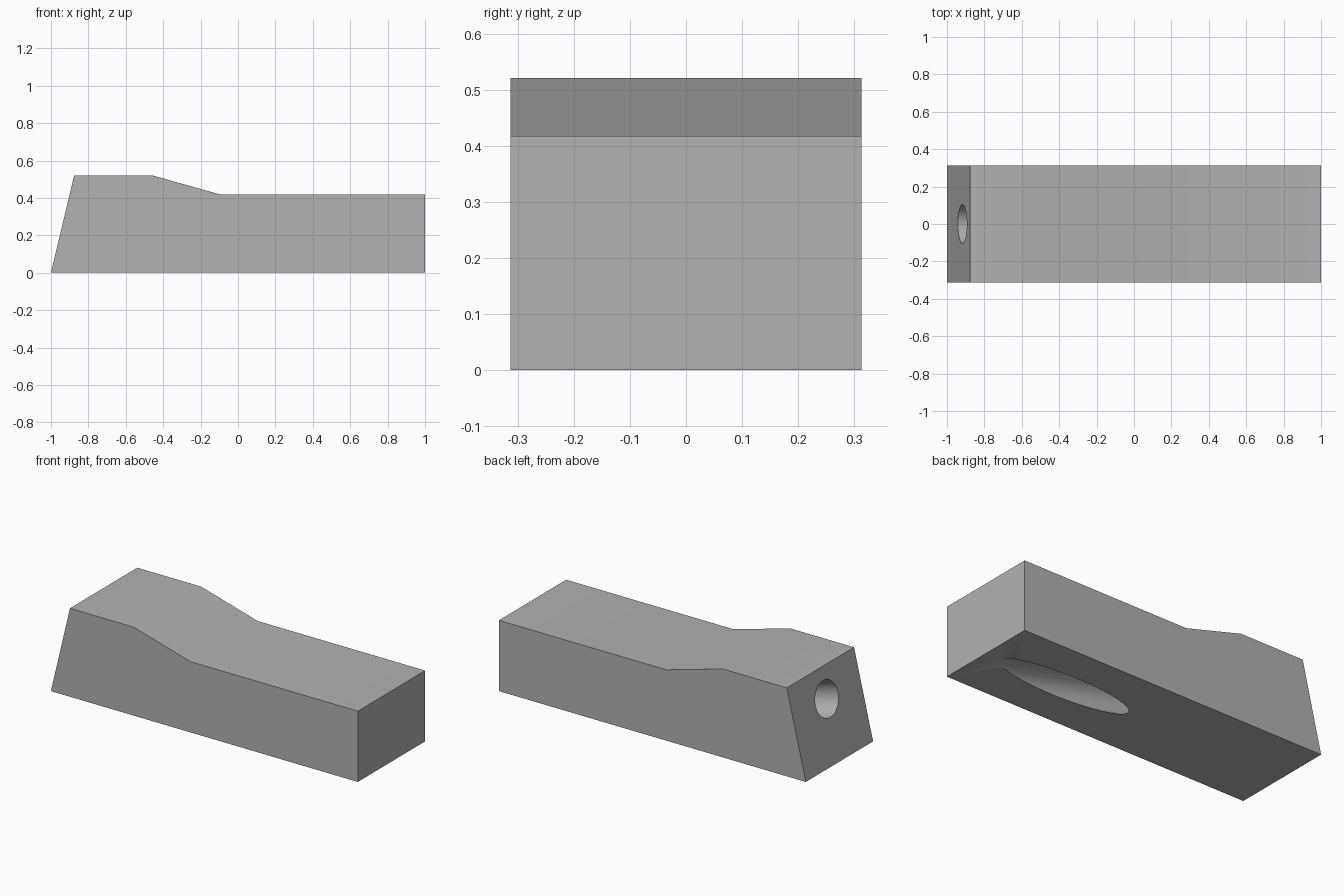
import bpy, bmesh, math
from mathutils import Matrix, Vector

cube = bpy.data.objects.get("Cube")
if cube:
    bpy.data.objects.remove(cube, do_unlink=True)

GREY = (0.445, 0.445, 0.445, 1.0)
mat = bpy.data.materials.new("plain_grey")
mat.use_nodes = True
mat.diffuse_color = GREY
mat.node_tree.nodes["Principled BSDF"].inputs["Base Color"].default_value = GREY


def add_object(name, bm):
    bmesh.ops.recalc_face_normals(bm, faces=bm.faces)
    mesh = bpy.data.meshes.new(name)
    bm.to_mesh(mesh)
    bm.free()
    mesh.materials.append(mat)
    obj = bpy.data.objects.new(name, mesh)
    bpy.context.collection.objects.link(obj)
    return obj


# Block: side profile extruded across the width
WIDTH = 0.626
profile = [(-1, 0), (1, 0), (1, 0.417), (-0.09, 0.417), (-0.46, 0.521), (-0.876, 0.521)]
bm = bmesh.new()
side = bm.faces.new([bm.verts.new((x, -WIDTH / 2, z)) for x, z in profile])
ext = bmesh.ops.extrude_face_region(bm, geom=[side])
moved = [v for v in ext["geom"] if isinstance(v, bmesh.types.BMVert)]
bmesh.ops.translate(bm, verts=moved, vec=(0, WIDTH, 0))
block = add_object("block", bm)

# Slanted bore: enters the sloped end and leaves through the underside
bore_centre = Vector((-0.917, 0, 0.347))
tilt = Matrix.Rotation(math.radians(90 + 14), 4, 'Y')
bm = bmesh.new()
bmesh.ops.create_cone(bm, cap_ends=True, segments=64, radius1=0.104, radius2=0.104, depth=5,
                      matrix=Matrix.Translation(bore_centre) @ tilt)
cutter = add_object("bore_cutter", bm)
cutter.hide_render = True
cutter.hide_set(True)

# Cut the bore and apply it
cut = block.modifiers.new("bore", 'BOOLEAN')
cut.operation = 'DIFFERENCE'
cut.solver = 'EXACT'
cut.object = cutter
bpy.ops.object.select_all(action='DESELECT')
bpy.context.view_layer.objects.active = block
block.select_set(True)
bpy.ops.object.modifier_apply(modifier=cut.name)
bpy.data.objects.remove(cutter, do_unlink=True)
bpy.ops.object.shade_smooth_by_angle(angle=math.radians(30))
